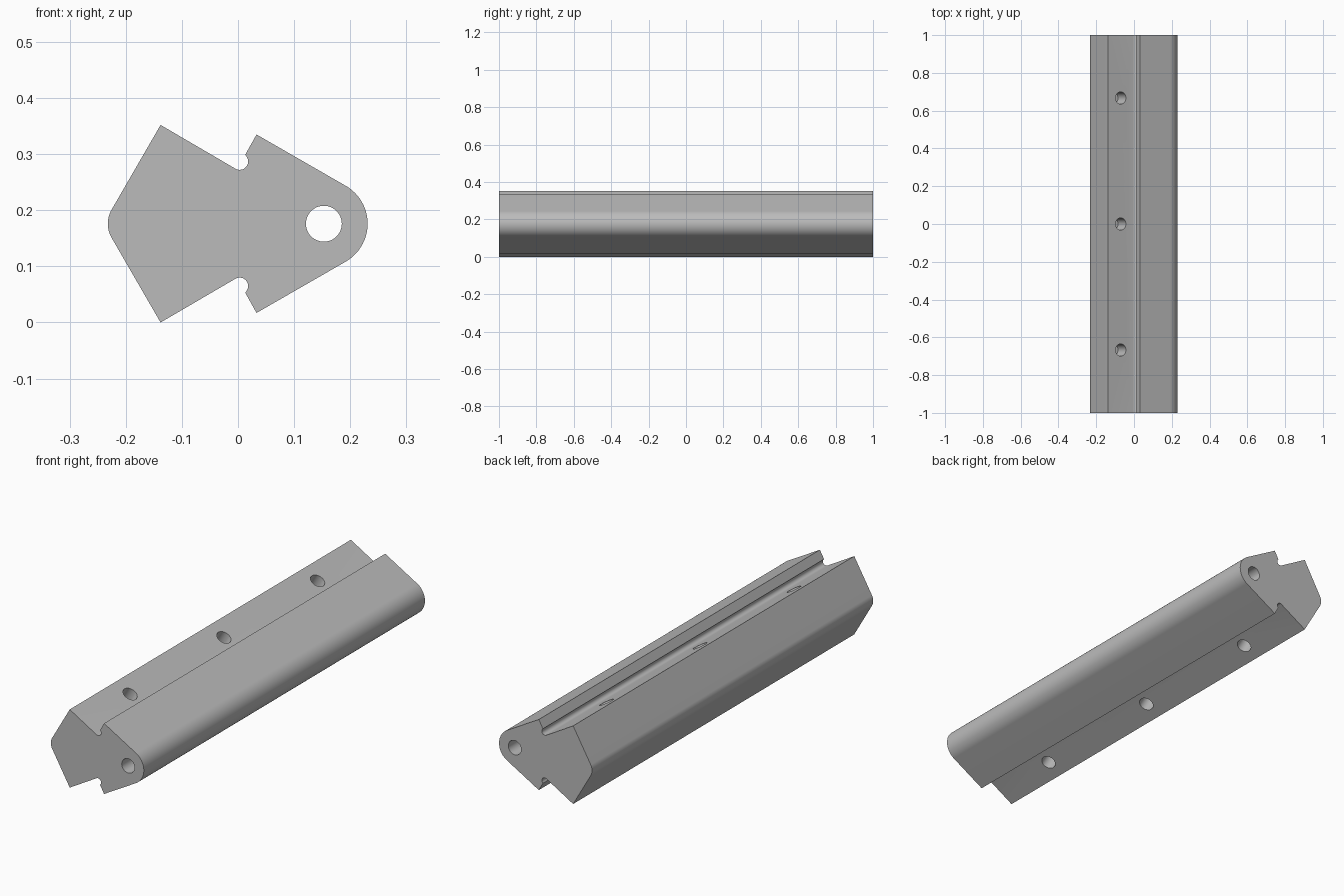
import bpy, bmesh
from math import cos, sin, radians
from mathutils import Vector, Matrix

cube = bpy.data.objects.get("Cube")
if cube:
    bpy.data.objects.remove(cube, do_unlink=True)

MID = 0.176      # height of the symmetry plane
HOLE_R = 0.032


def arc(cx, cz, r, start, end, steps):
    """Points on an arc, angles in degrees."""
    angles = [radians(start + (end - start) * i / steps) for i in range(steps + 1)]
    return [(cx + r * cos(a), cz + r * sin(a)) for a in angles]


def add_object(name, bm):
    bmesh.ops.recalc_face_normals(bm, faces=bm.faces)
    mesh = bpy.data.meshes.new(name)
    bm.to_mesh(mesh)
    bm.free()
    obj = bpy.data.objects.new(name, mesh)
    bpy.context.collection.objects.link(obj)
    return obj


def add_cylinder(bm, centre, axis, length):
    turn = Vector(axis).to_track_quat('Z', 'Y').to_matrix().to_4x4()
    bmesh.ops.create_cone(bm, cap_ends=True, segments=48, radius1=HOLE_R, radius2=HOLE_R,
                          depth=length, matrix=Matrix.Translation(centre) @ turn)


# Upper half of the section, from the round edge over to the blunt nose
half = arc(0.153, 0, 0.078, 0, 60, 20)
half += [(0.033, 0.159)]
half += arc(0.003, 0.111, 0.015, 50, -120, 16)
half += [(-0.138, 0.176)]
half += arc(-0.182, 0, 0.05, 150, 180, 8)
section = half + [(x, -z) for x, z in reversed(half[1:-1])]

# Extruded bar
bm = bmesh.new()
face = bm.faces.new([bm.verts.new((x, -1, z + MID)) for x, z in section])
new = bmesh.ops.extrude_face_region(bm, geom=[face])["geom"]
bmesh.ops.translate(bm, vec=(0, 2, 0), verts=[v for v in new if isinstance(v, bmesh.types.BMVert)])
bar = add_object("extruded_bar", bm)

# Cutters: one lengthwise bore, three blind holes in each sloping face
bm = bmesh.new()
add_cylinder(bm, Vector((0.153, 0, MID)), (0, 1, 0), 2.2)
depth, clearance = 0.085, 0.03
for side in (1, -1):
    normal = Vector((0.5, 0, side * 0.866))
    for y in (-0.667, 0, 0.667):
        mouth = Vector((-0.07, y, MID + side * 0.137))
        add_cylinder(bm, mouth + normal * (clearance - depth) / 2, normal, depth + clearance)
cutter = add_object("hole_cutters", bm)
cutter.hide_render = True

# Drill the bar and drop the cutters
boolean = bar.modifiers.new("holes", 'BOOLEAN')
boolean.operation = 'DIFFERENCE'
boolean.solver = 'EXACT'
boolean.object = cutter
bpy.ops.object.select_all(action='DESELECT')
bar.select_set(True)
bpy.context.view_layer.objects.active = bar
bpy.ops.object.modifier_apply(modifier=boolean.name)
bpy.data.objects.remove(cutter, do_unlink=True)

# Plain grey metal
grey = bpy.data.materials.new("plain grey")
grey.use_nodes = True
colour = (0.5, 0.5, 0.5, 1)
grey.diffuse_color = colour
grey.node_tree.nodes["Principled BSDF"].inputs["Base Color"].default_value = colour
bar.data.materials.clear()
bar.data.materials.append(grey)
bpy.ops.object.shade_smooth_by_angle(angle=radians(25))
